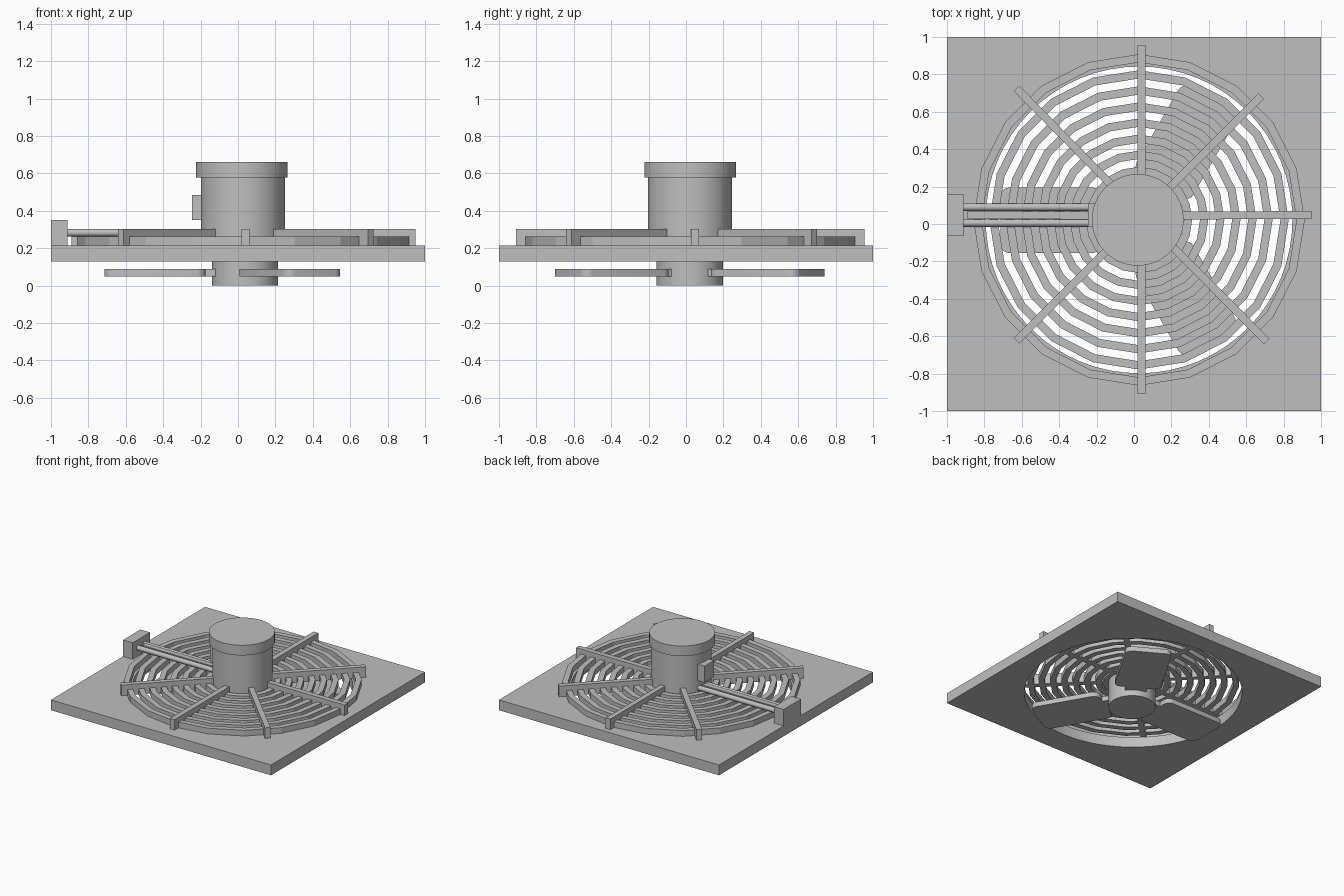
import bpy, bmesh, math
from mathutils import Vector

if "Cube" in bpy.data.objects:
    bpy.data.objects.remove(bpy.data.objects["Cube"])

grey = bpy.data.materials.new("mid grey")
grey.diffuse_color = (0.52, 0.52, 0.52, 1)
grey.use_nodes = True
grey.node_tree.nodes["Principled BSDF"].inputs["Base Color"].default_value = grey.diffuse_color
CX, CY = 0.027, 0.022


def finish(name, bm, smooth=False):
    bmesh.ops.recalc_face_normals(bm, faces=bm.faces)
    me = bpy.data.meshes.new(name)
    bm.to_mesh(me)
    bm.free()
    ob = bpy.data.objects.new(name, me)
    bpy.context.collection.objects.link(ob)
    me.materials.append(grey)
    if smooth:
        bpy.ops.object.select_all(action='DESELECT')
        ob.select_set(True)
        bpy.context.view_layer.objects.active = ob
        bpy.ops.object.shade_smooth_by_angle(angle=math.radians(30))
    return ob


def circle(x, y, r, n, start=0.0):
    return [(x + r * math.cos(start + 2 * math.pi * i / n),
             y + r * math.sin(start + 2 * math.pi * i / n)) for i in range(n)]


def prism(name, pts, z0, z1, smooth=False):
    """Extrude a flat outline from z0 to z1."""
    bm = bmesh.new()
    lo = [bm.verts.new((x, y, z0)) for x, y in pts]
    hi = [bm.verts.new((x, y, z1)) for x, y in pts]
    n = len(pts)
    bm.faces.new(lo)
    bm.faces.new(hi)
    for i in range(n):
        j = (i + 1) % n
        bm.faces.new((lo[i], lo[j], hi[j], hi[i]))
    return finish(name, bm, smooth)


def box(name, x0, x1, y0, y1, z0, z1):
    return prism(name, [(x0, y0), (x1, y0), (x1, y1), (x0, y1)], z0, z1)


def bar(name, a, b, half, z0, z1):
    a, b = Vector(a), Vector(b)
    d = (b - a).normalized()
    s = Vector((-d.y, d.x)) * half
    return prism(name, [tuple(p) for p in (a - s, b - s, b + s, a + s)], z0, z1)


def ring(name, r_out, r_in, n, z0, z1):
    bm = bmesh.new()
    loops = [[bm.verts.new((x, y, z)) for x, y in circle(CX, CY, r, n)]
             for r, z in ((r_out, z0), (r_out, z1), (r_in, z1), (r_in, z0))]
    for k in range(4):
        a, b = loops[k], loops[(k + 1) % 4]
        for i in range(n):
            j = (i + 1) % n
            bm.faces.new((a[i], a[j], b[j], b[i]))
    return finish(name, bm)


# Square plate with a round opening
bm = bmesh.new()
edges = []
for pts in ([(-1, -1), (1, -1), (1, 1), (-1, 1)], circle(CX, CY, 0.82, 64)):
    vs = [bm.verts.new((x, y, 0.13)) for x, y in pts]
    edges += [bm.edges.new((vs[i], vs[(i + 1) % len(vs)])) for i in range(len(vs))]
bmesh.ops.triangle_fill(bm, edges=edges, use_beauty=True, normal=(0, 0, 1))
res = bmesh.ops.extrude_face_region(bm, geom=list(bm.faces), use_keep_orig=True)
for v in [g for g in res["geom"] if isinstance(g, bmesh.types.BMVert)]:
    v.co.z = 0.215
finish("mounting_plate", bm, True)

# Guard rings
for i in range(8):
    r = 0.886 - 0.086 * i
    ring(f"guard_ring_{i + 1}", r, r - 0.044, 20, 0.215, 0.262)

# Guard spokes, from near the motor outwards
ends = [(0.95, 0.048), (0.68, 0.685), (0.04, 0.955), (-0.628, 0.725),
        (-0.89, 0.048), (-0.628, -0.625), (0.04, -0.91), (0.71, -0.628)]
hub = Vector((0.04, 0.045))
for i, e in enumerate(ends):
    d = (Vector(e) - hub).normalized()
    bar(f"guard_spoke_{i + 1}", hub + d * 0.18, e, 0.021, 0.215, 0.302)

# Motor, cap and hub
prism("motor_body", circle(CX, CY, 0.225, 64), 0.215, 0.58, True)
prism("motor_cap", circle(0.02, 0.022, 0.245, 64), 0.577, 0.66, True)
prism("fan_hub", circle(0.037, 0.02, 0.177, 64), 0.0, 0.22, True)

# Fan blades: rounded rectangle with a short neck into the hub
x0, x1, w, c = 0.21, 0.752, 0.175, 0.05
outline = [(0.1, -0.08), (x0, -0.08)]
for px, py, a0 in ((x0 + c, -w + c, 180), (x1 - c, -w + c, 270),
                   (x1 - c, w - c, 0), (x0 + c, w - c, 90)):
    for k in range(6):
        a = math.radians(a0 + 18 * k)
        outline.append((px + c * math.cos(a), py + c * math.sin(a)))
outline += [(x0, 0.08), (0.1, 0.08)]
for i, deg in enumerate((60, 180, 300)):
    ca, sa = math.cos(math.radians(deg)), math.sin(math.radians(deg))
    pts = [(0.037 + x * ca - y * sa, 0.02 + x * sa + y * ca) for x, y in outline]
    prism(f"fan_blade_{i + 1}", pts, 0.05, 0.09, True)

# Terminal boxes
box("motor_terminal_box", -0.245, -0.17, -0.015, 0.11, 0.35, 0.485)
box("plate_terminal_box", -1.0, -0.912, -0.065, 0.16, 0.215, 0.35)

# Two cable conduits between box and motor
for i, y in enumerate((0.09, 0.005)):
    bm = bmesh.new()
    a = [bm.verts.new((-0.93, p, q)) for p, q in circle(y, 0.283, 0.02, 20)]
    b = [bm.verts.new((-0.17, v.co.y, v.co.z)) for v in a]
    bm.faces.new(a)
    bm.faces.new(b)
    for k in range(20):
        j = (k + 1) % 20
        bm.faces.new((a[k], a[j], b[j], b[k]))
    finish(f"cable_conduit_{i + 1}", bm, True)
